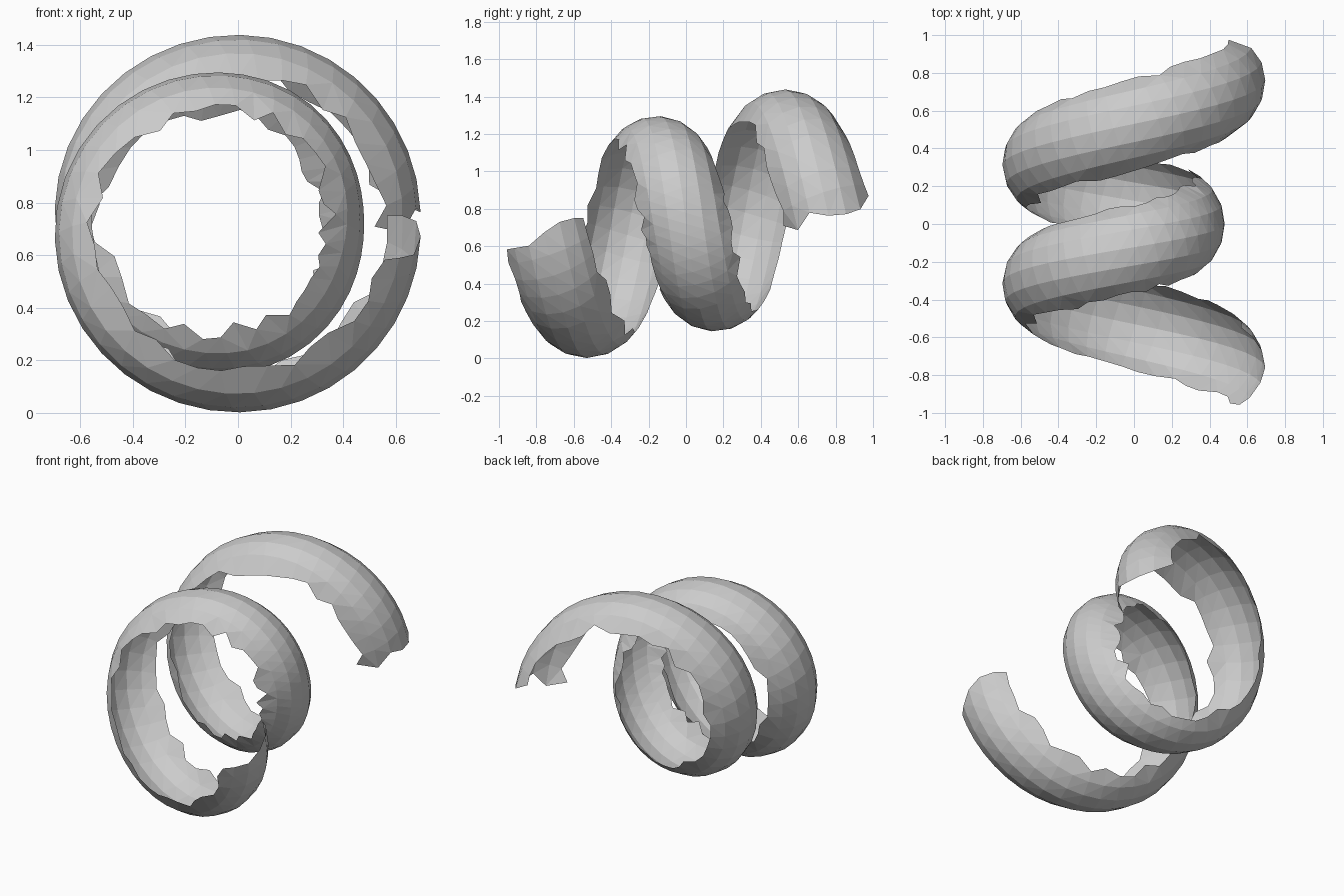
import bpy, bmesh, math, random
from mathutils import Vector

if "Cube" in bpy.data.objects:
    bpy.data.objects.remove(bpy.data.objects["Cube"])

random.seed(4)
ZC = 0.72                  # height of the coil axis (runs along y)
TUBE = 0.25                # tube radius
STEPS, SIDES = 76, 6       # segments along the coil / across the open shell
HALF = math.radians(67)    # half opening angle of the shell

# values at every quarter turn away from the middle of the coil
OUTER = [0.48, 0.567, 0.695, 0.718, 0.695, 0.66]
SHIFT = [0.0, 0.13, 0.305, 0.53, 0.77, 1.02]


def sample(table, t, sign):
    """Smooth interpolation, mirrored (sign) about t = 0."""
    def at(i):
        return table[i] if i >= 0 else sign * table[-i]
    u = min(abs(t) * 4, 3.9999)
    i, f = int(u), u - int(u)
    a, b, c, d = (at(i + k) for k in (-1, 0, 1, 2))
    v = b + 0.5 * f * (c - a + f * (2*a - 5*b + 4*c - d + f * (3*(b - c) + d - a)))
    return v * (sign if t < 0 else 1)


def centre(t):
    a = 2 * math.pi * (t + 1)
    r = sample(OUTER, t, 1) - TUBE
    return Vector((r * math.cos(a), sample(SHIFT, t, -1), ZC - r * math.sin(a)))


def shell_point(t, phi):
    a = 2 * math.pi * (t + 1)
    tangent = (centre(t + 0.004) - centre(t - 0.004)).normalized()
    radial = Vector((math.cos(a), 0, -math.sin(a)))
    radial = (radial - tangent * radial.dot(tangent)).normalized()
    side = tangent.cross(radial)
    return centre(t) + TUBE * (radial * math.cos(phi) + side * math.sin(phi))


# open half-tube wound into a coil, with torn edges
bm = bmesh.new()
rows = []
for i in range(STEPS + 1):
    lo, hi = (HALF + random.uniform(-0.15, 0.15) for _ in range(2))
    row = []
    for j in range(SIDES + 1):
        t = -0.985 + 1.97 * i / STEPS
        if i in (0, STEPS):
            t += random.uniform(-0.009, 0.009)
        phi = -HALF + 2 * HALF * j / SIDES
        phi = -lo if j == 0 else hi if j == SIDES else phi
        row.append(bm.verts.new(shell_point(t, phi)))
    rows.append(row)
for p, q in zip(rows, rows[1:]):
    for j in range(SIDES):
        bm.faces.new((p[j], p[j + 1], q[j + 1], q[j]))
bmesh.ops.triangulate(bm, faces=bm.faces[:])
bmesh.ops.recalc_face_normals(bm, faces=bm.faces[:])

# outer side faces away from the axis
bm.faces.ensure_lookup_table()
f = bm.faces[len(bm.faces) // 2]
c = f.calc_center_median()
if f.normal.dot(Vector((c.x, 0, c.z - ZC))) < 0:
    bmesh.ops.reverse_faces(bm, faces=bm.faces[:])

mesh = bpy.data.meshes.new("coiled_shell")
bm.to_mesh(mesh)
bm.free()
bpy.context.collection.objects.link(bpy.data.objects.new("coiled_shell", mesh))
